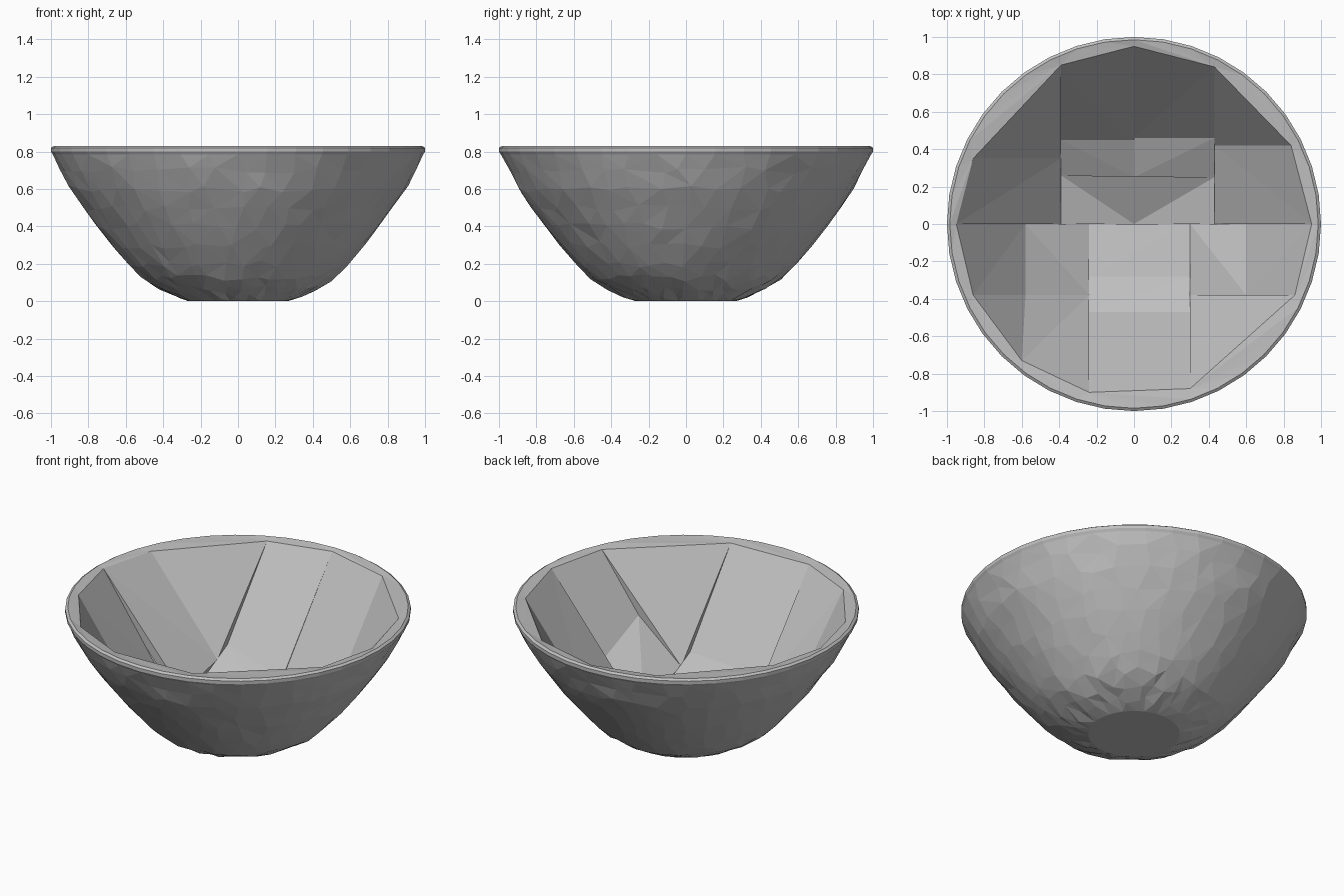
import bpy, bmesh, math, random
from mathutils import Vector

random.seed(4)
if "Cube" in bpy.data.objects:
    bpy.data.objects.remove(bpy.data.objects["Cube"])

grey = bpy.data.materials.new("plain grey")
grey.use_nodes = True
grey.diffuse_color = (0.52, 0.52, 0.52, 1)
grey.node_tree.nodes["Principled BSDF"].inputs["Base Color"].default_value = grey.diffuse_color


def finish(bm, name):
    mesh = bpy.data.meshes.new(name)
    bm.to_mesh(mesh)
    bm.free()
    mesh.materials.append(grey)
    obj = bpy.data.objects.new(name, mesh)
    bpy.context.collection.objects.link(obj)


# Inner hollow: height rises with distance from the centre
HOLLOW = [(0, .09), (.25, .115), (.48, .22), (.6, .315), (.71, .47), (.95, .81)]


def on_hollow(x, y):
    r = math.hypot(x, y)
    for (r0, z0), (r1, z1) in zip(HOLLOW, HOLLOW[1:]):
        if r <= r1:
            return Vector((x, y, z0 + (z1 - z0) * (r - r0) / (r1 - r0)))


# Inner edge of the rim
NE, E, SE = (.84, .42), (.95, 0), (.86, -.38)
S1, S2, S3 = (.3, -.88), (-.24, -.9), (-.6, -.73)
SW, W, NW = (-.86, -.38), (-.95, 0), (-.86, .35)
N1, N, N2 = (-.39, .85), (0, .95), (.43, .84)
RIM = [E, NE, N2, N, N1, NW, W, SW, S3, S2, S1, SE]


def rim_point(p):
    return Vector((p[0], p[1], .82))


# Carved panels of the hollow, each fanned from its first corner
PANELS = [
    [(0, .45), N, N1, (-.39, .45)],
    [(0, .46), (.43, .46), N2, N],
    [(0, .25), (0, .45), (-.39, .45), (-.39, .26)],
    [(0, .25), (.43, .25), (.43, .46), (0, .46)],
    [(0, 0), (.43, 0), (.43, .25), (-.39, .26), (-.39, 0)],
    [NW, (-.39, .35), N1],
    [W, (-.39, 0), (-.39, .35), NW],
    [(.43, .42), NE, N2],
    [(.43, .42), (.43, 0), E, NE],
    [(-.24, -.28), (.3, -.28), (.3, 0), (-.24, 0)],
    [(-.24, -.47), (.3, -.47), (.3, -.28), (-.24, -.28)],
    [S2, S1, (.3, -.47), (-.24, -.47)],
    [(-.24, -.38), (-.24, 0), (-.58, 0), (-.58, -.38)],
    [(-.24, -.38), (-.58, -.38), S3, S2],
    [SW, (-.58, -.38), (-.58, 0), W],
    [S3, (-.58, -.38), SW],
    [(.3, 0), (.3, -.38), (.6, -.38), (.6, 0)],
    [(.6, -.38), SE, E, (.6, 0)],
    [S1, SE, (.3, -.38)],
]
bm = bmesh.new()
for panel in PANELS:
    top = [bm.verts.new(rim_point(p) if p in RIM else on_hollow(*p)) for p in panel]
    for b, c in zip(top[1:], top[2:]):
        face = bm.faces.new((top[0], b, c))
        face.normal_update()
        if face.normal.z < 0:
            face.normal_flip()
    # Short skirt that closes the step at each seam
    low = [bm.verts.new(v.co - Vector((0, 0, .08))) for v in top]
    for i in range(len(top)):
        j = (i + 1) % len(top)
        bm.faces.new((top[j], top[i], low[i], low[j]))
finish(bm, "hollow_panels")

# Hewn outer shell: uneven rings with chipped facets, then a blunt lip
OUTER = [(.265, 0), (.345, .03), (.43, .07), (.515, .125), (.59, .2), (.675, .3), (.755, .4),
         (.826, .5), (.895, .6), (.948, .7), (.99, .785), (1, .8), (1, .82), (.985, .83)]
SIDES = 40
bm = bmesh.new()
rings = []
for k, (r, z) in enumerate(OUTER):
    chip = .005 if 0 < k < len(OUTER) - 4 else 0
    ring = []
    for i in range(SIDES):
        shift = random.uniform(-.35, .35) if chip else 0
        a = math.tau * (i + shift) / SIDES
        # Slide chips along the wall slope more than across it
        slide = random.uniform(-4, 4) * chip
        rr = r + slide * .7 + random.uniform(-chip, chip) * .7
        ring.append(bm.verts.new((rr * math.cos(a), rr * math.sin(a),
                                  z + slide * (.7 if z < .1 else .95))))
    rings.append(ring)
bm.faces.new(reversed(rings[0]))
for a, b in zip(rings, rings[1:]):
    for i in range(SIDES):
        j = (i + 1) % SIDES
        bm.faces.new((a[i], a[j], b[j], b[i]))

# Rim band from the round lip in to the faceted hollow
inner = [bm.verts.new(rim_point(p)) for p in RIM]
outer = rings[-1]
i = j = 0
while i < SIDES or j < len(inner):
    o, n = outer[i % SIDES], inner[j % len(inner)]
    next_o = math.tau * (i + 1) / SIDES
    following = inner[(j + 1) % len(inner)]
    next_n = math.atan2(following.co.y, following.co.x) % math.tau or math.tau
    if j >= len(inner) or (i < SIDES and next_o <= next_n):
        bm.faces.new((o, outer[(i + 1) % SIDES], n))
        i += 1
    else:
        bm.faces.new((o, following, n))
        j += 1
bmesh.ops.triangulate(bm, faces=[f for f in bm.faces if len(f.verts) == 4])
finish(bm, "outer_shell")
